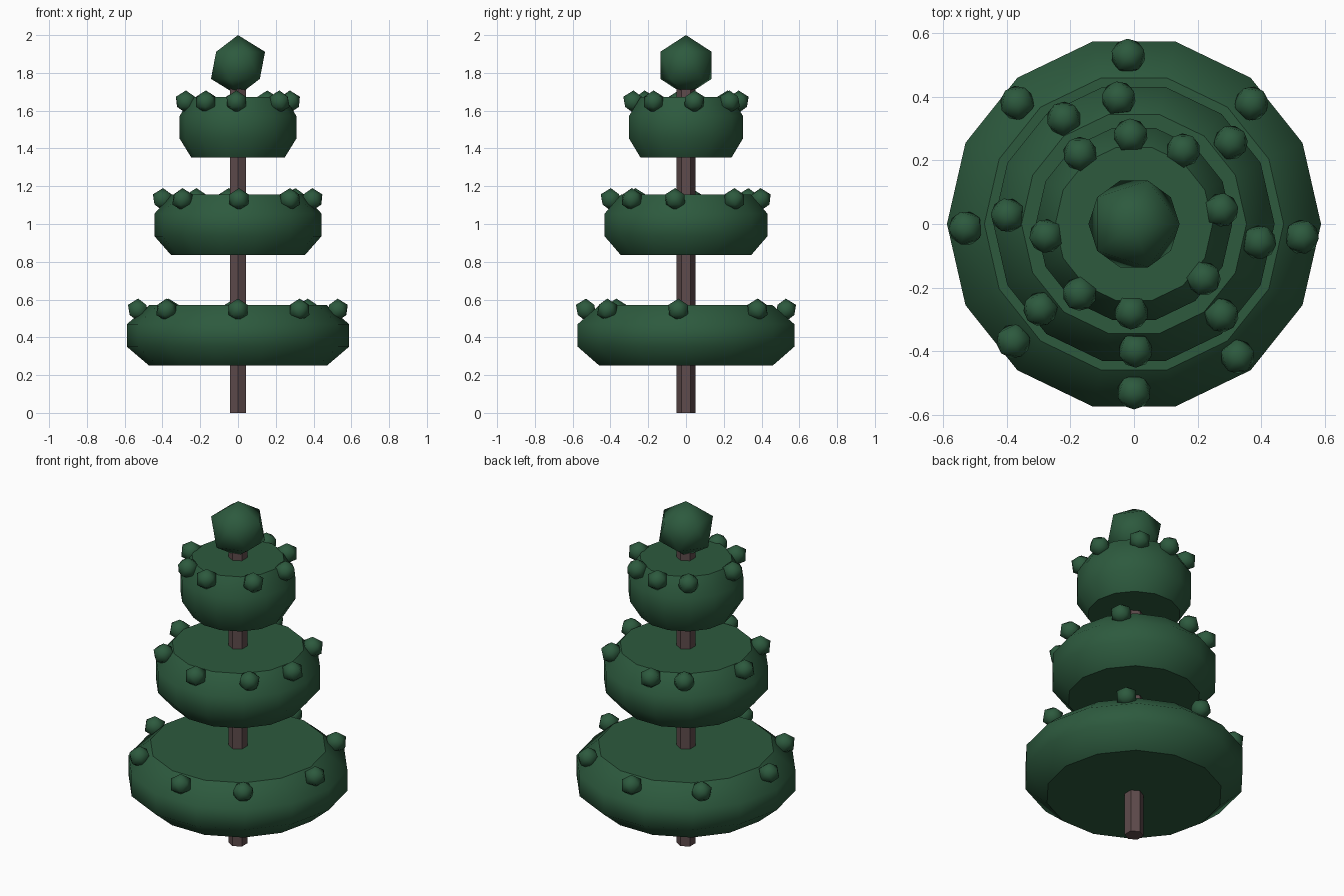
import bpy, bmesh, math
from mathutils import Matrix

if "Cube" in bpy.data.objects:
    bpy.data.objects.remove(bpy.data.objects["Cube"])


def material(name, rgb):
    m = bpy.data.materials.new(name)
    m.diffuse_color = (*rgb, 1)
    m.use_nodes = True
    m.node_tree.nodes["Principled BSDF"].inputs["Base Color"].default_value = m.diffuse_color
    return m


green = material("pine green", (0.026, 0.102, 0.048))
brown = material("bark brown", (0.112, 0.070, 0.072))


def add_object(name, bm, mat):
    mesh = bpy.data.meshes.new(name)
    bm.to_mesh(mesh)
    bm.free()
    mesh.materials.append(mat)
    ob = bpy.data.objects.new(name, mesh)
    bpy.context.collection.objects.link(ob)
    return ob


def turned(name, profile, sides, start, mat, smooth):
    """Closed solid of revolution with flat caps."""
    bm = bmesh.new()
    rings = []
    for r, z in profile:
        angles = [start + 2 * math.pi * i / sides for i in range(sides)]
        rings.append([bm.verts.new((r * math.cos(a), r * math.sin(a), z)) for a in angles])
    for low, high in zip(rings, rings[1:]):
        for i in range(sides):
            j = (i + 1) % sides
            f = bm.faces.new((low[i], low[j], high[j], high[i]))
            f.smooth = smooth
    for cap in (rings[0][::-1], rings[-1]):
        f = bm.faces.new(cap)
        for e in f.edges:
            e.smooth = False
    return add_object(name, bm, mat)


def ball(name, loc, radius, turn=0):
    bm = bmesh.new()
    bmesh.ops.create_icosphere(
        bm, subdivisions=1, radius=radius,
        matrix=Matrix.Translation(loc) @ Matrix.Rotation(turn, 4, 'Z'))
    for f in bm.faces:
        f.smooth = True
    return add_object(name, bm, green)


# Six-sided trunk
turned("trunk", [(0.05, 0), (0.05, 1.76)], 6, math.pi / 2, brown, False)

# Foliage tiers: radius, base height, angles of the tufts around the rim
tiers = [
    ("lower", 0.588, 0.25, (45.7, 92, 134, 181.4, 224.2, 270, 308, 355.6)),
    ("middle", 0.442, 0.835, (40.1, 97, 123.7, 176, 222.3, 270.7, 313.8, 351.7)),
    ("upper", 0.309, 1.352, (9.1, 56.2, 92.2, 127.6, 187.8, 232.1, 268.3, 322)),
]
for label, r, z, angles in tiers:
    profile = [(0.8 * r, z), (r, z + 0.1), (r, z + 0.22), (0.8 * r, z + 0.32)]
    turned(label + "_foliage", profile, 14, 0, green, True)
    for n, deg in enumerate(angles, 1):
        a = math.radians(deg)
        ball(f"{label}_tuft_{n}",
             (0.9 * r * math.cos(a), 0.9 * r * math.sin(a), z + 0.295), 0.06, a)

# Tree top
ball("tree_top", (0, 0, 1.84), 0.16)
